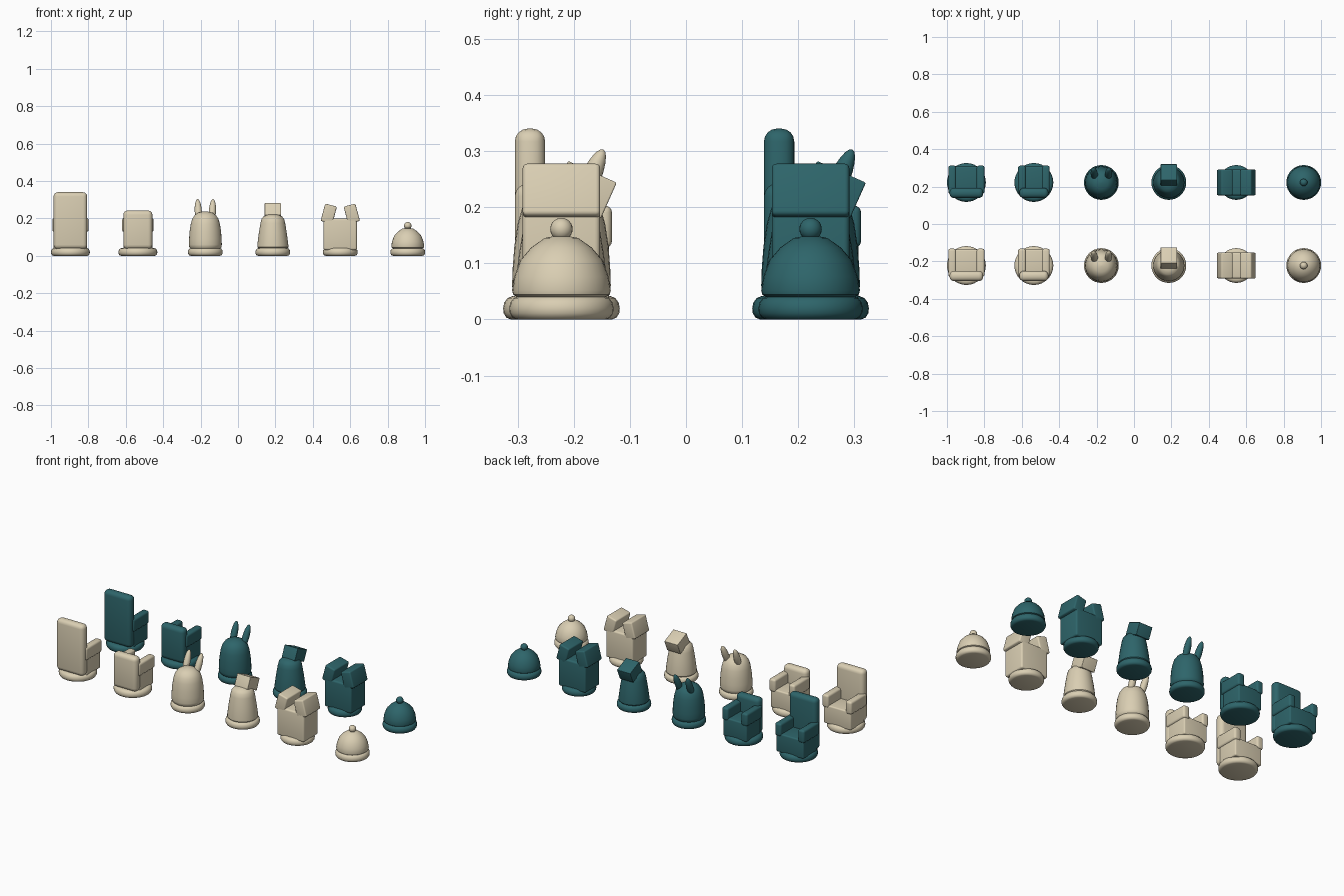
import bpy, bmesh
from math import radians, cos, sin, pi
from mathutils import Matrix, Vector

if "Cube" in bpy.data.objects:
    bpy.data.objects.remove(bpy.data.objects["Cube"])

ROW_Y, STEP, X0 = 0.222, 0.3607, -0.896


def material(name, rgb):
    m = bpy.data.materials.new(name)
    m.diffuse_color = (*rgb, 1)
    m.use_nodes = True
    m.node_tree.nodes["Principled BSDF"].inputs["Base Color"].default_value = m.diffuse_color
    return m


def finish(bm, name, loc, mat, angle=40):
    bmesh.ops.recalc_face_normals(bm, faces=bm.faces)
    me = bpy.data.meshes.new(name)
    bm.to_mesh(me)
    bm.free()
    ob = bpy.data.objects.new(name, me)
    bpy.context.collection.objects.link(ob)
    ob.location = loc
    me.materials.append(mat)
    bpy.context.view_layer.objects.active = ob
    bpy.ops.object.select_all(action='DESELECT')
    ob.select_set(True)
    bpy.ops.object.shade_smooth_by_angle(angle=radians(angle))
    return ob


def lathe(name, profile, loc, mat, n=32):
    """Closed turned solid from (radius, z) points."""
    bm = bmesh.new()
    rings = [[bm.verts.new((r * cos(2 * pi * i / n), r * sin(2 * pi * i / n), z))
              for i in range(n)] for r, z in profile]
    for a, b in zip(rings, rings[1:]):
        for i in range(n):
            j = (i + 1) % n
            bm.faces.new((a[i], a[j], b[j], b[i]))
    bm.faces.new(rings[0][::-1])
    bm.faces.new(rings[-1])
    return finish(bm, name, loc, mat)


def box(name, size, center, loc, mat, bevel=0.008, rot=(0, 'Y')):
    bm = bmesh.new()
    bmesh.ops.create_cube(bm, size=1, matrix=Matrix.Diagonal((*size, 1)))
    if bevel:
        bmesh.ops.bevel(bm, geom=bm.edges[:], offset=bevel, segments=4,
                        profile=0.5, affect='EDGES')
    bm.transform(Matrix.Translation(center) @ Matrix.Rotation(radians(rot[0]), 4, rot[1]))
    return finish(bm, name, loc, mat)


def ellipsoid(name, radii, center, loc, mat, rot=Matrix()):
    bm = bmesh.new()
    bmesh.ops.create_uvsphere(bm, u_segments=20, v_segments=12, radius=1)
    bm.transform(Matrix.Translation(center) @ rot @ Matrix.Diagonal((*radii, 1)))
    return finish(bm, name, loc, mat)


def base(name, r, loc, mat):
    lathe(name + "_base", [(r - .014, 0), (r - .006, .003), (r - .001, .011), (r, .02),
                           (r - .002, .03), (r - .008, .038), (r - .018, .042)], loc, mat)


def armchair(name, w, top, loc, mat):
    base(name, 0.104, loc, mat)
    box(name + "_seat", (w, .13, .11), (0, -.02 + .04, .087), loc, mat, .008)
    box(name + "_back", (w, .054, top - .036), (0, -.056, (top + .036) / 2), loc, mat, .023)
    for s in (-1, 1):
        box(name + "_arm", (.042, .15, .075), (s * (w / 2 - .014), .015, .165), loc, mat, .012)


def rabbit(name, loc, mat):
    base(name, 0.093, loc, mat)
    lathe(name + "_body", [(.078, .038), (.086, .046), (.088, .06), (.087, .09), (.084, .13),
                           (.078, .17), (.07, .198), (.055, .22), (.035, .232),
                           (.004, .238)], loc, mat)
    for s in (-1, 1):
        rot = Matrix.Rotation(radians(s * 3), 4, 'Y') @ Matrix.Rotation(radians(-24), 4, 'X')
        ellipsoid(name + "_ear", (.019, .019, .07), (s * .038, .046, .239), loc, mat, rot)


def long_head(name, loc, mat):
    base(name, 0.093, loc, mat)
    lathe(name + "_body", [(.076, .038), (.083, .046), (.083, .058), (.075, .12), (.066, .175),
                           (.06, .198), (.048, .212), (.028, .22), (.004, .222)], loc, mat)
    box(name + "_head", (.088, .095, .07), (0, .041, .231), loc, mat, .003, (-24, 'X'))


def flap_box(name, loc, mat):
    base(name, 0.093, loc, mat)
    box(name + "_body", (.178, .138, .168), (0, 0, .115), loc, mat, .01)
    for s in (-1, 1):
        box(name + "_flap", (.065, .138, .096), (s * .0615, 0, .2245), loc, mat, .008,
            (-s * 15, 'Y'))


def bell(name, loc, mat):
    base(name, 0.093, loc, mat)
    lathe(name + "_dome", [(.076, .038), (.086, .044), (.088, .052), (.084, .076), (.073, .106),
                           (.054, .128), (.03, .145), (.004, .15)], loc, mat)
    ellipsoid(name + "_knob", (.02, .02, .02), (0, 0, .161), loc, mat)


# Two identical rows of six pieces
for row, y, mat in (("front", -ROW_Y, material("cream", (.70, .62, .45))),
                    ("rear", ROW_Y, material("teal", (.027, .13, .145)))):
    at = [Vector((X0 + i * STEP, y, 0)) for i in range(6)]
    armchair(row + "_tall_chair", .18, .34, at[0], mat)
    armchair(row + "_low_chair", .155, .242, at[1], mat)
    rabbit(row + "_rabbit", at[2], mat)
    long_head(row + "_long_head", at[3], mat)
    flap_box(row + "_flap_box", at[4], mat)
    bell(row + "_bell", at[5], mat)
